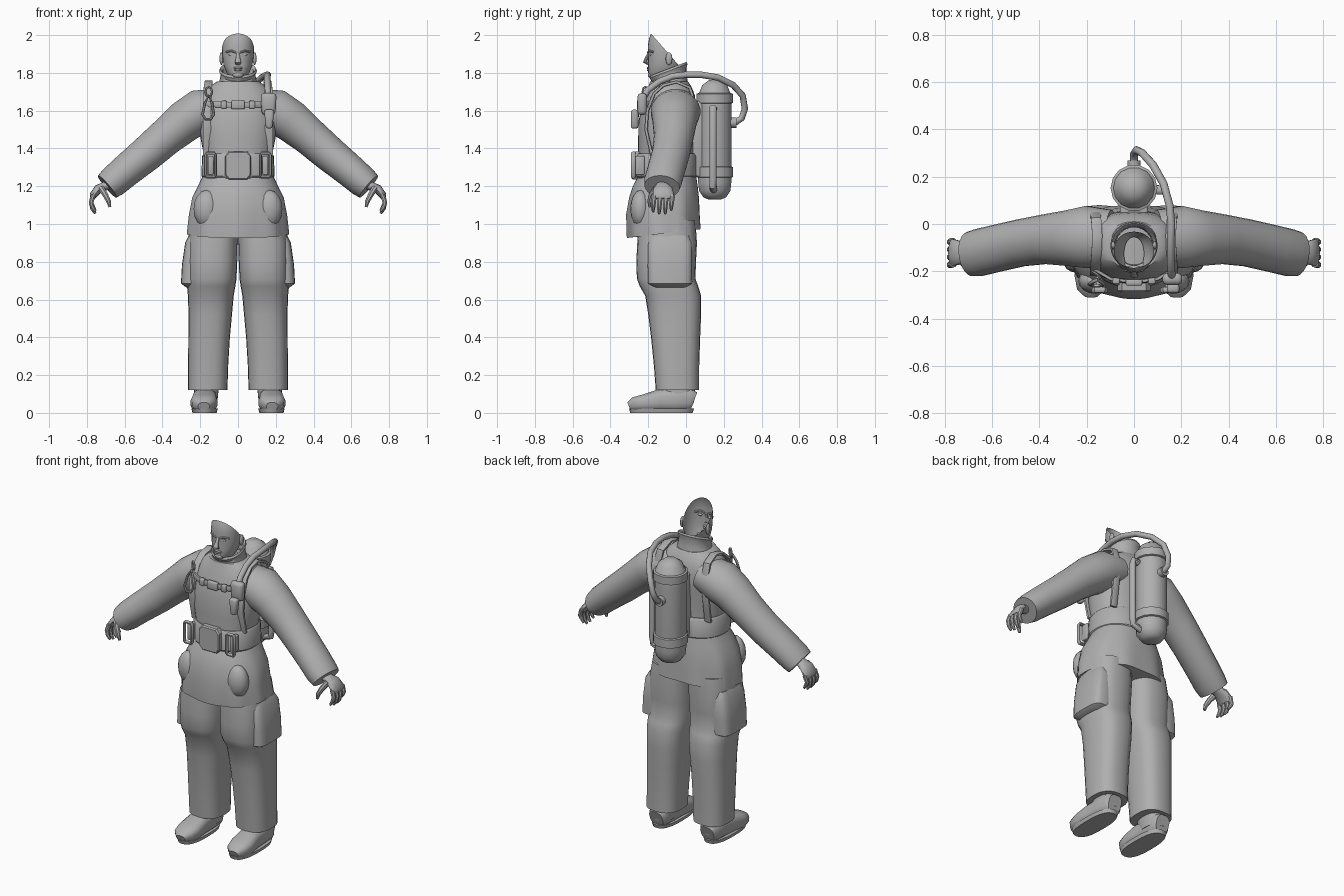
import bpy, bmesh, math
from mathutils import Vector

grey = bpy.data.materials.new("matte_grey")
grey.diffuse_color = (0.43, 0.43, 0.43, 1)


def finish(name, bm, angle=40):
    bmesh.ops.recalc_face_normals(bm, faces=bm.faces)
    me = bpy.data.meshes.new(name)
    bm.to_mesh(me)
    bm.free()
    me.materials.append(grey)
    ob = bpy.data.objects.new(name, me)
    bpy.context.collection.objects.link(ob)
    bpy.ops.object.select_all(action='DESELECT')
    ob.select_set(True)
    bpy.context.view_layer.objects.active = ob
    bpy.ops.object.shade_smooth_by_angle(angle=math.radians(angle))
    return ob


def bridge(bm, rings, cap=(True, True)):
    loops = [[bm.verts.new(p) for p in r] for r in rings]
    n = len(loops[0])
    for a, b in zip(loops, loops[1:]):
        for i in range(n):
            j = (i + 1) % n
            bm.faces.new((a[i], a[j], b[j], b[i]))
    for c, l in zip(cap, (loops[0], loops[-1])):
        if c:
            bm.faces.new(l)


def oval(a, p):
    c, s = math.cos(a), math.sin(a)
    return (math.copysign(abs(c) ** (2 / p), c), math.copysign(abs(s) ** (2 / p), s))


def stack(name, rings, n=24, p=2.3, side=1, tilt=0, folds=0, cap=(True, True), build=True):
    """Horizontal rings (x, y, z, rx, ry); tilt raises the back, folds ripple the lowest ring."""
    bm = bmesh.new()
    out = []
    for k, (x, y, z, rx, ry) in enumerate(rings):
        f = folds * max(0, 1 - k / 3)
        ring = []
        for i in range(n):
            a = 2 * math.pi * i / n
            u, v = oval(a, p)
            m = 1 + f * math.cos(9 * a + 1.57)
            t = tilt if k in (0, len(rings) - 1) or folds == 0 else 0
            ring.append(((x + u * rx * m) * side, y + v * ry * m, z + t * v * ry))
        out.append(ring)
    bridge(bm, out, cap)
    return finish(name, bm) if build else bm


def tube(name, pts, radii, n=12, ref=(0, 1, 0), side=1, p=2, closed=False):
    """Sweep an oval along a path; radii are (along ref, across ref)."""
    pts = [Vector(q) for q in pts]
    if not isinstance(radii, list):
        radii = [radii] * len(pts)
    bm = bmesh.new()
    rings = []
    for k, c in enumerate(pts):
        if closed:
            t = pts[(k + 1) % len(pts)] - pts[k - 1]
        else:
            t = pts[min(k + 1, len(pts) - 1)] - pts[max(k - 1, 0)]
        t.normalize()
        u = Vector(ref)
        u = (u - t * u.dot(t)).normalized()
        w = t.cross(u)
        ring = []
        for i in range(n):
            a, b = oval(2 * math.pi * (i + .5) / n, p)
            q = c + u * a * radii[k][0] + w * b * radii[k][1]
            ring.append((q.x * side, q.y, q.z))
        rings.append(ring)
    if closed:
        rings.append(rings[0])
    bridge(bm, rings, (not closed, not closed))
    if closed:
        bmesh.ops.remove_doubles(bm, verts=bm.verts, dist=1e-5)
    return finish(name, bm)


def block(name, c, s, bevel=.01, taper=1):
    """Bevelled box; taper scales the lower end in x."""
    bm = bmesh.new()
    bmesh.ops.create_cube(bm, size=1)
    for v in bm.verts:
        k = taper if v.co.z < 0 else 1
        v.co = Vector((c[0] + v.co.x * s[0] * k, c[1] + v.co.y * s[1], c[2] + v.co.z * s[2]))
    bmesh.ops.bevel(bm, geom=bm.edges[:], offset=bevel, segments=2, affect='EDGES', profile=.5)
    return finish(name, bm, 50)


def ball(name, c, r, seg=12):
    bm = bmesh.new()
    bmesh.ops.create_uvsphere(bm, u_segments=seg, v_segments=8, radius=1)
    for v in bm.verts:
        v.co = Vector([c[i] + v.co[i] * r[i] for i in range(3)])
    return finish(name, bm, 60)


# Jacket: flared skirt, waist, chest and shoulders
stack("jacket_skirt", [(0, -.115, .95, .268, .195), (0, -.12, 1.05, .258, .195), (0, -.115, 1.14, .242, .185),
                       (0, -.11, 1.2, .212, .172), (0, -.105, 1.26, .185, .155)], n=54, tilt=.12, folds=.022)
stack("jacket_body", [(0, -.105, 1.24, .18, .15), (0, -.105, 1.36, .18, .148), (0, -.105, 1.45, .198, .148),
                      (0, -.1, 1.54, .205, .152), (0, -.09, 1.62, .2, .145), (0, -.085, 1.68, .185, .132),
                      (0, -.085, 1.725, .155, .115), (0, -.09, 1.755, .11, .1)], n=32)
stack("collar", [(0, -.095, 1.70, .12, .105), (0, -.095, 1.745, .1, .1), (0, -.09, 1.79, .092, .092),
                 (0, -.092, 1.81, .1, .1), (0, -.092, 1.822, .095, .095), (0, -.092, 1.81, .082, .082),
                 (0, -.092, 1.75, .078, .078)], n=24, p=2, tilt=.38, cap=(False, False))

# Head: a face shell, open along a sloping cut at the back
bm = stack("head", [(0, -.1, 1.70, .06, .065), (0, -.105, 1.765, .062, .07), (0, -.125, 1.775, .042, .07),
                    (0, -.122, 1.80, .06, .078), (0, -.115, 1.84, .076, .085), (0, -.11, 1.89, .083, .09),
                    (0, -.11, 1.94, .085, .092), (0, -.108, 1.98, .082, .088), (0, -.106, 2.02, .068, .075),
                    (0, -.106, 2.05, .04, .045)], n=28, p=2.1, build=False, cap=(False, True))
bmesh.ops.bisect_plane(bm, geom=bm.verts[:] + bm.edges[:] + bm.faces[:], plane_co=(0, -.178, 2.0),
                       plane_no=(0, .12, .105), clear_outer=True)
finish("head", bm)
tube("nose", [(0, -.196, 1.905), (0, -.208, 1.88), (0, -.217, 1.858), (0, -.2, 1.847)],
     [(.008, .006), (.011, .009), (.017, .012), (.014, .006)], n=10, ref=(1, 0, 0))
ball("upper_lip", (0, -.2, 1.826), (.026, .008, .006))
ball("lower_lip", (0, -.199, 1.815), (.022, .008, .006))
ball("chin", (0, -.188, 1.79), (.028, .014, .016))

for s, tag in ((1, "left"), (-1, "right")):
    ball(tag + "_eye", (.034 * s, -.186, 1.896), (.015, .008, .007))
    tube(tag + "_brow", [(.012, -.2, 1.908), (.035, -.196, 1.917), (.062, -.172, 1.911)], (.006, .006), 8, side=s)
    ball(tag + "_ear", (.088 * s, -.09, 1.875), (.01, .018, .034))

    # Sleeve
    tube(tag + "_sleeve", [(.1, -.06, 1.62), (.2, -.055, 1.595), (.28, -.06, 1.545), (.38, -.065, 1.462),
                           (.48, -.08, 1.375), (.59, -.105, 1.285), (.66, -.122, 1.225), (.692, -.127, 1.198)],
         [(.12, .1), (.132, .12), (.118, .112), (.105, .1), (.1, .095), (.1, .088), (.1, .084), (.094, .076)],
         n=24, side=s)

    # Hand with four fingers and a thumb
    tube(tag + "_palm", [(.665, -.127, 1.215), (.705, -.125, 1.2), (.74, -.122, 1.185), (.768, -.12, 1.15),
                         (.772, -.12, 1.135)],
         [(.034, .026), (.036, .024), (.052, .024), (.058, .02), (.05, .012)], n=14, side=s)
    for k in range(4):
        y = -.168 + .032 * k
        d = (.01, 0, 0, .018)[k]
        tube("%s_finger_%d" % (tag, k + 1),
             [(.765, y, 1.155), (.778, y - .004, 1.115), (.771, y - .006, 1.08 + d), (.755, y - .006, 1.055 + d)],
             [(.015, .014), (.014, .013), (.012, .012), (.007, .007)], n=8, side=s)
    tube(tag + "_thumb", [(.725, -.155, 1.19), (.703, -.18, 1.155), (.685, -.192, 1.12), (.678, -.192, 1.09)],
         [(.02, .018), (.018, .016), (.014, .013), (.008, .008)], n=8, side=s)

    # Trouser leg and thigh pocket
    stack(tag + "_trouser_leg", [(.16, -.045, .12, .104, .115), (.158, -.05, .25, .106, .12),
                                 (.153, -.055, .4, .11, .13), (.147, -.06, .52, .115, .14),
                                 (.144, -.068, .62, .121, .148), (.142, -.09, .67, .128, .155),
                                 (.138, -.105, .71, .13, .155), (.137, -.105, .8, .133, .158),
                                 (.135, -.1, .9, .134, .158), (.125, -.1, 1.02, .124, .15)], side=s, p=2.6)
    stack(tag + "_thigh_pocket", [(.215, -.085, .665, .06, .085), (.222, -.085, .685, .08, .118),
                                  (.22, -.085, .78, .077, .12), (.212, -.085, .9, .068, .118),
                                  (.2, -.085, .94, .06, .1)], n=20, p=4, side=s)

    # Boot: rounded foot on a flat sole, with ankle shaft
    tube(tag + "_boot_foot", [(.175, .042, .062), (.175, .02, .07), (.175, -.06, .07), (.177, -.14, .066),
                              (.18, -.22, .053), (.181, -.275, .046), (.181, -.302, .035)],
         [(.045, .05), (.06, .06), (.062, .064), (.065, .06), (.072, .046), (.06, .038), (.03, .022)],
         n=16, ref=(1, 0, 0), side=s, p=2.8)
    stack(tag + "_boot_sole", [(.177, -.13, 0, .064, .165), (.177, -.13, .022, .07, .172)], side=s, p=2.6)
    stack(tag + "_boot_shaft", [(.172, -.035, .05, .062, .075), (.168, -.045, .11, .064, .095),
                                (.165, -.045, .16, .07, .08)], side=s)

    # Harness shoulder strap
    tube(tag + "_shoulder_strap", [(.165, -.18, 1.36), (.165, -.212, 1.5), (.165, -.205, 1.6), (.162, -.17, 1.69),
                                   (.158, -.12, 1.735), (.155, -.05, 1.752), (.16, .02, 1.722),
                                   (.165, .055, 1.62), (.165, .03, 1.45), (.16, .01, 1.36)],
         (.022, .009), n=8, ref=(1, 0, 0), side=s, p=5)

    # Belt loop frame and side pouch at the hip
    tube(tag + "_belt_clip", [((.145 + x), -.272 + abs(x) * -.3, 1.31 + z) for x, z in
                              ((-.02, -.06), (.02, -.06), (.026, -.05), (.026, .055), (.02, .065),
                               (-.02, .065), (-.026, .055), (-.026, -.05))],
         (.013, .009), n=8, side=s, closed=True)
    block(tag + "_belt_tab", (.145 * s, -.245, 1.31), (.03, .05, .1), .006)
    ball(tag + "_skirt_pocket", (.165 * s, -.24, 1.08), (.07, .055, .1), 16)

# Waist belt and buckle
stack("waist_belt", [(0, -.105, 1.245, .186, .157), (0, -.105, 1.255, .194, .165), (0, -.105, 1.36, .19, .163),
                     (0, -.105, 1.372, .182, .155)], n=32)
bm = bmesh.new()
plate = [(-.07, -.05), (-.05, -.075), (.05, -.075), (.07, -.05), (.07, .05), (.05, .075), (-.05, .075), (-.07, .05)]
bridge(bm, [[(x * k, y, 1.31 + z * k) for x, z in plate] for y, k in ((-.25, 1), (-.28, 1), (-.288, .92))])
finish("belt_buckle", bm, 30)

# Chest strap with its clasp pieces
tube("chest_strap", [(-.17, -.19, 1.635), (-.1, -.232, 1.633), (0, -.245, 1.63), (.1, -.232, 1.633),
                     (.17, -.19, 1.635)], (.008, .016), n=8, p=5)
for x, w, h in ((-.075, .03, .042), (0, .07, .048), (.075, .03, .042)):
    block("chest_clasp", (x, -.247 + abs(x) * .08, 1.632), (w, .026, h), .006)

# Snap hook hanging from the right strap
tube("snap_hook", [(-.155, -.235, 1.68), (-.138, -.245, 1.64), (-.128, -.255, 1.58), (-.145, -.26, 1.555),
                   (-.172, -.26, 1.555), (-.188, -.255, 1.58), (-.175, -.245, 1.64)], (.008, .008), n=8, closed=True)
tube("hook_ring", [(-.155 + .018 * math.cos(a * .785), -.215 - .015 * math.cos(a * .785),
                    1.70 + .026 * math.sin(a * .785)) for a in range(8)], (.006, .006), n=6, closed=True)

# Regulator on the left strap
block("regulator", (.162, -.232, 1.635), (.085, .05, .115), .018, .85)
block("regulator_mouthpiece", (.165, -.272, 1.555), (.055, .04, .1), .012, .6)

# Air hose over the shoulder to the back of the cylinder
tube("air_hose", [(.16, -.225, 1.67), (.158, -.2, 1.71), (.155, -.14, 1.755), (.155, -.07, 1.782), (.158, 0, 1.79),
                  (.15, .08, 1.79), (.125, .17, 1.775), (.08, .25, 1.735), (.035, .3, 1.68), (.01, .312, 1.61),
                  (0, .295, 1.56), (0, .265, 1.54), (0, .23, 1.537)], (.017, .017), n=10, ref=(1, 0, 0))
tube("hose_fitting", [(0, .22, 1.537), (0, .268, 1.537)], (.028, .028), n=10, ref=(1, 0, 0))

# Air cylinder with domed ends, bands and side pipe
Y = .152
stack("air_cylinder", [(0, Y, z, r, r) for z, r in
                       ((1.13, .035), (1.142, .062), (1.175, .085), (1.22, .09), (1.62, .09), (1.69, .09),
                        (1.70, .082), (1.735, .068), (1.762, .03))], n=14, p=2)
for name, z, h in (("upper_band", 1.665, .028), ("lower_band", 1.275, .03)):
    stack(name, [(0, Y, z - h, .09, .09), (0, Y, z - h + .004, .099, .099), (0, Y, z + h - .004, .099, .099),
                 (0, Y, z + h, .09, .09)], n=14, p=2)
tube("side_pipe", [(.09, .145, 1.61), (.125, .143, 1.615), (.13, .143, 1.59), (.13, .143, 1.24), (.125, .143, 1.2),
                   (.07, .147, 1.18)], (.02, .018), n=10)
block("cylinder_mount", (0, .06, 1.45), (.12, .06, .4), .01)
